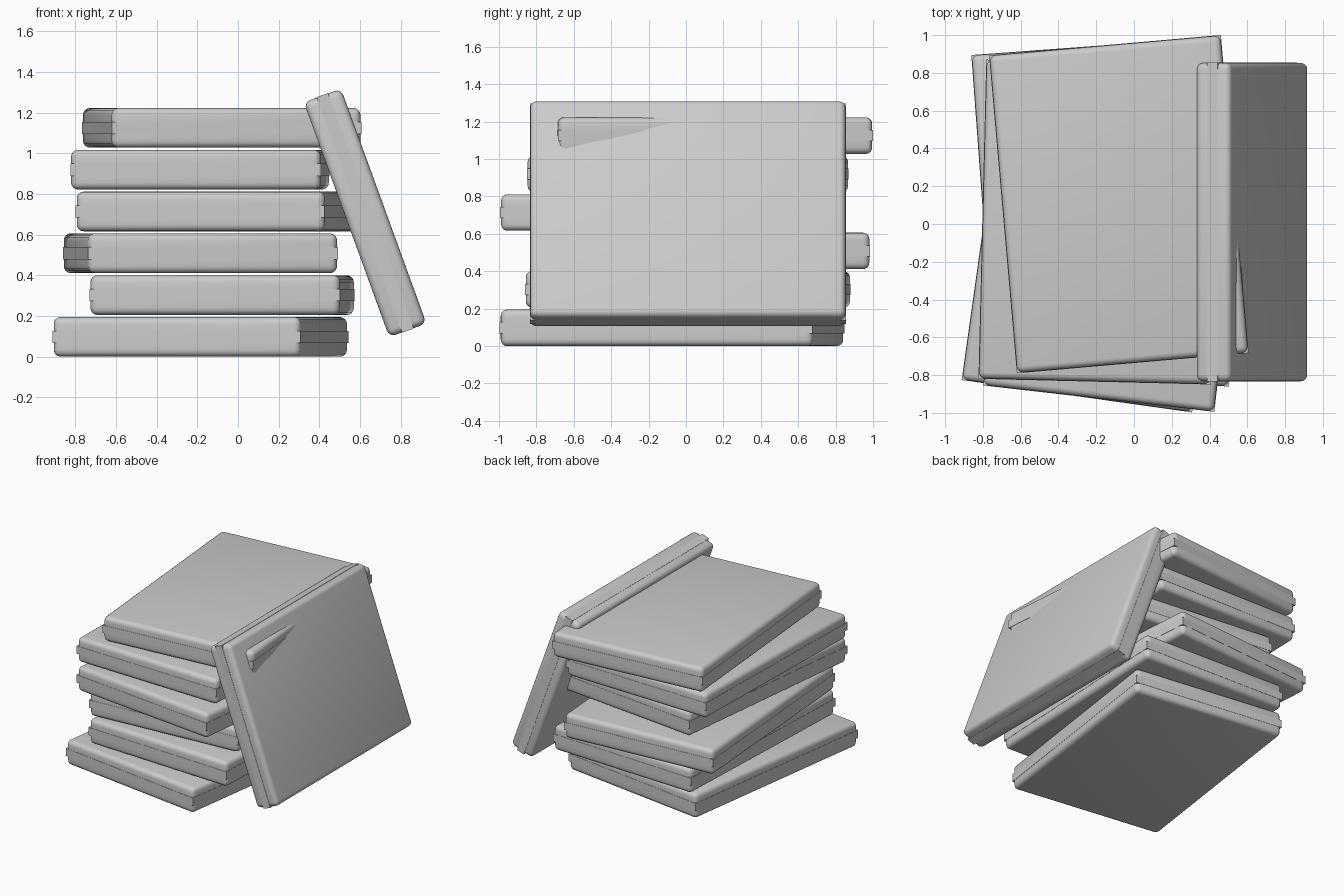
import bpy, bmesh
from math import radians
from mathutils import Matrix

cube = bpy.data.objects.get("Cube")
if cube:
    bpy.data.objects.remove(cube, do_unlink=True)

WIDTH, LENGTH, THICK = 1.232, 1.69, 0.195
BAND = 0.06           # middle layer thickness
ROUND = 0.034         # rounding of the covers

grey = bpy.data.materials.new("plain_grey")
grey.use_nodes = True
grey.diffuse_color = (0.6, 0.6, 0.6, 1)
grey.node_tree.nodes["Principled BSDF"].inputs["Base Color"].default_value = (0.6, 0.6, 0.6, 1)


def add_slab(bm, low, high, inset=0.0):
    """Box between two heights; returns its vertices."""
    size = (WIDTH - 2 * inset, LENGTH - 2 * inset, high - low, 1)
    place = Matrix.Translation((0, 0, (low + high) / 2)) @ Matrix.Diagonal(size)
    return bmesh.ops.create_cube(bm, size=1, matrix=place)["verts"]


def add_cover(bm, side):
    """Cover slab, rounded everywhere but along the seam with the band."""
    seam, outer = side * BAND / 2, side * THICK / 2
    verts = add_slab(bm, min(seam, outer), max(seam, outer), 0.002)
    edges = {e for v in verts for e in v.link_edges}
    rounded = [e for e in edges
               if any(abs(v.co.z - outer) < 1e-4 for v in e.verts)]
    bmesh.ops.bevel(bm, geom=rounded, offset=ROUND, segments=4,
                    profile=0.5, affect='EDGES')


def make_case(name, location, rotation):
    bm = bmesh.new()
    for side in (-1, 1):
        add_cover(bm, side)
    add_slab(bm, -BAND / 2, BAND / 2)
    mesh = bpy.data.meshes.new(name)
    bm.to_mesh(mesh)
    bm.free()
    mesh.materials.append(grey)
    obj = bpy.data.objects.new(name, mesh)
    bpy.context.collection.objects.link(obj)
    obj.location = location
    obj.rotation_euler = [radians(a) for a in rotation]
    bpy.ops.object.select_all(action='DESELECT')
    obj.select_set(True)
    bpy.context.view_layer.objects.active = obj
    bpy.ops.object.shade_smooth_by_angle(angle=radians(40))


# Stacked cases, bottom to top: x, y and turn in degrees
stack = [(-0.185, -0.075, -8.0), (-0.078, 0.01, -2.4), (-0.185, 0.097, 4.2),
         (-0.091, -0.085, -6.5), (-0.187, 0.01, -1.4), (-0.08, 0.105, 5.0)]
for i, (x, y, turn) in enumerate(stack):
    make_case(f"stacked_case_{i + 1}", (x, y, THICK / 2 + 0.2055 * i), (0, 0, turn))

# Case leaning against the stack
make_case("leaning_case", (0.625, 0.01, 0.707), (0, 70, 0))
